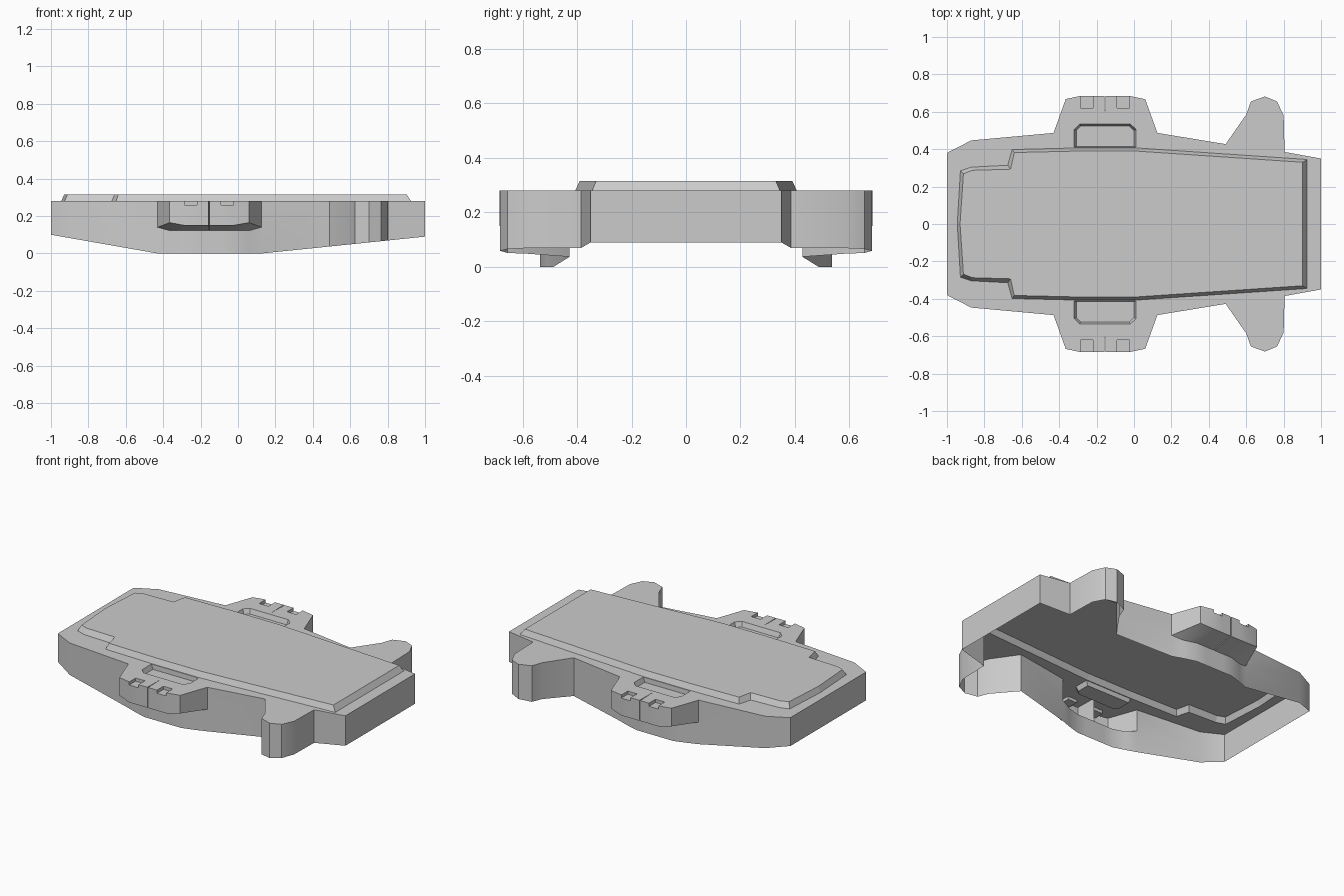
import bpy, bmesh, math

if "Cube" in bpy.data.objects:
    bpy.data.objects.remove(bpy.data.objects["Cube"])

DECK = 0.28


def full(half):
    """Mirror a half outline (y >= 0, left to right) into a closed loop."""
    return half + [(p[0], -p[1], *p[2:]) for p in reversed(half) if p[1] > 0]


def at(loop, z):
    return [(p[0], p[1], z) for p in loop]


def add_object(name, bm, smooth=False):
    bmesh.ops.remove_doubles(bm, verts=bm.verts[:], dist=1e-5)
    mesh = bpy.data.meshes.new(name)
    bm.to_mesh(mesh)
    bm.free()
    ob = bpy.data.objects.new(name, mesh)
    bpy.context.collection.objects.link(ob)
    if smooth:
        bpy.ops.object.select_all(action='DESELECT')
        ob.select_set(True)
        bpy.context.view_layer.objects.active = ob
        bpy.ops.object.shade_smooth_by_angle(angle=math.radians(30))
    return ob


def loft(name, rings, cap=False, smooth=False):
    """Join successive rings with quads; optionally cap the first ring."""
    bm = bmesh.new()
    vs = [[bm.verts.new(p) for p in r] for r in rings]
    n = len(rings[0])
    for a, b in zip(vs, vs[1:]):
        for i in range(n):
            j = (i + 1) % n
            bm.faces.new((a[i], a[j], b[j], b[i]))
    if cap:
        bm.faces.new(list(reversed(vs[0])))
    return add_object(name, bm, smooth)


def keel(x):
    """Height of the lower wall edge along the length."""
    if x < -0.43:
        return 0.10 * (-0.43 - x) / 0.57
    return max(0.0, 0.09 * (x - 0.13) / 0.87)


# Half outline: bow, side pod (with two notches and a seam), rear fin, stern
bow = [(-1, .38), (-.87, .447), (-.43, .487)]
pod = [(-.365, .668), (-.285, .685), (-.285, .62), (-.22, .62), (-.22, .685),
       (-.158, .685), (-.155, .545), (-.152, .685),
       (-.09, .685), (-.09, .62), (-.025, .62), (-.025, .685), (.06, .667)]
stern = [(.125, .487), (.49, .427), (.60, .585), (.625, .655), (.70, .682),
         (.765, .655), (.80, .58), (.805, .385), (1, .35)]
outline = full(bow + pod + stern)

# Pod rings: notch floors pushed out to the face, then tucked in underneath
pod_face = [(x, .685 if y == .62 else y) for x, y in pod]
pod_low = [(x, .165 if y < .67 and y > .6 else .15) for x, y in pod_face]
face = full(bow + pod_face + stern)
pod_bottom = full([(x, y, .14) for x, y in bow]
                  + [(x, y, z) for (x, y), (_, z) in zip(pod_face, pod_low)]
                  + [(x, y, .14) for x, y in stern])
tuck = [(x, .51 if x < -.3 or x > 0 else .535) for x, _ in pod_face]
tuck_top = full([(x, y, .14) for x, y in bow]
                + [(x, y, .122) for x, y in tuck]
                + [(x, y, .14) for x, y in stern])
tuck_end = [(x, y, keel(x)) for x, y, _ in tuck_top]
loft("hull_walls", [at(outline, DECK), at(outline, .26), at(face, .26),
                    pod_bottom, tuck_top, tuck_end], smooth=True)

# Raised top panel with sloping sides
panel_base = full([(-.945, 0), (-.928, .285), (-.87, .304), (-.675, .314),
                   (-.652, .398), (-.3, .407), (.01, .407), (.925, .345)])
panel_top = full([(-.93, 0), (-.912, .268), (-.865, .287), (-.66, .293),
                  (-.64, .382), (-.3, .39), (.01, .39), (.902, .33)])
loft("raised_panel", [at(panel_top, .315), at(panel_base, DECK)], cap=True)

# Shallow pockets beside the panel
rim = [(-.32, .412), (-.32, .505), (-.29, .535),
       (-.02, .535), (.012, .505), (.012, .412)]
floor = [(-.308, .414), (-.308, .5), (-.284, .524),
         (-.026, .524), (0, .5), (0, .414)]
rims = []
for side, name in ((1, "pocket_back"), (-1, "pocket_front")):
    r = [(x, y * side) for x, y in rim][::side]
    f = [(x, y * side) for x, y in floor][::side]
    rims.append(r)
    loft(name, [at(f, .25), at(r, DECK)], cap=True)

# Flat deck with openings for the panel and the pockets
bm = bmesh.new()
for loop in [outline, panel_base] + rims:
    vs = [bm.verts.new(p) for p in at(loop, DECK)]
    for i, v in enumerate(vs):
        bm.edges.new((v, vs[(i + 1) % len(vs)]))
bmesh.ops.triangle_fill(bm, use_beauty=True, use_dissolve=False,
                        edges=bm.edges[:], normal=(0, 0, 1))
bm.normal_update()
for f in bm.faces:
    if f.normal.z < 0:
        f.normal_flip()
add_object("deck", bm)
